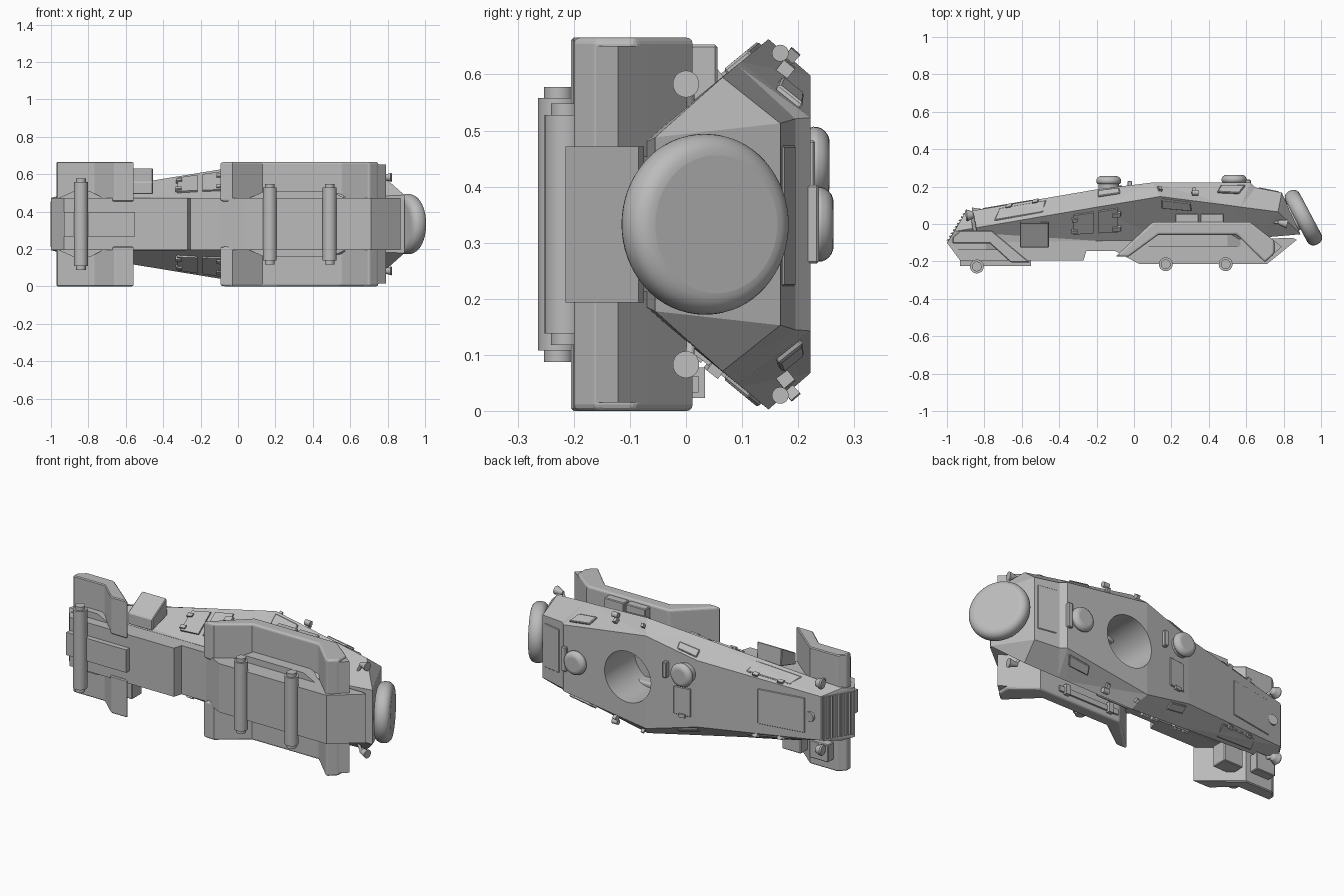
import bpy, bmesh, math
from mathutils import Vector

if "Cube" in bpy.data.objects:
    bpy.data.objects.remove(bpy.data.objects["Cube"], do_unlink=True)

MID = 0.333  # height of the mirror plane; the vehicle lies on its side, roof towards +y

grey = bpy.data.materials.new("armour grey")
grey.use_nodes = True
grey.diffuse_color = (0.5, 0.5, 0.5, 1)
grey.node_tree.nodes["Principled BSDF"].inputs["Base Color"].default_value = (0.5, 0.5, 0.5, 1)


def P(x, y, w):
    return Vector((x, y, MID + w))


def finish(name, bm, bevel=0, segments=1, smooth=False):
    bmesh.ops.recalc_face_normals(bm, faces=bm.faces)
    mesh = bpy.data.meshes.new(name)
    bm.to_mesh(mesh)
    bm.free()
    ob = bpy.data.objects.new(name, mesh)
    bpy.context.collection.objects.link(ob)
    mesh.materials.append(grey)
    if bevel:
        mod = ob.modifiers.new("Bevel", "BEVEL")
        mod.width, mod.segments = bevel, segments
        mod.limit_method, mod.angle_limit = "ANGLE", math.radians(40)
    if smooth:
        bpy.ops.object.select_all(action="DESELECT")
        ob.select_set(True)
        bpy.context.view_layer.objects.active = ob
        bpy.ops.object.shade_smooth_by_angle(angle=math.radians(40))
    return ob


def slab(name, corners, push, **kw):
    """Flat outline extruded along a vector."""
    bm = bmesh.new()
    low = [bm.verts.new(c) for c in corners]
    high = [bm.verts.new(c + push) for c in corners]
    bm.faces.new(low)
    bm.faces.new(high)
    for i in range(len(low)):
        j = (i + 1) % len(low)
        bm.faces.new((low[i], low[j], high[j], high[i]))
    return finish(name, bm, **kw)


def prism(name, outline, w0, w1, **kw):
    return slab(name, [P(x, y, w0) for x, y in outline], Vector((0, 0, w1 - w0)), **kw)


def box(name, x0, x1, y0, y1, w0, w1, **kw):
    return prism(name, [(x0, y0), (x1, y0), (x1, y1), (x0, y1)], w0, w1, **kw)


def rod(name, a, b, r, r2=None, sides=32, **kw):
    bm = bmesh.new()
    bmesh.ops.create_cone(bm, cap_ends=True, segments=sides, radius1=r,
                          radius2=r if r2 is None else r2, depth=(b - a).length)
    turn = (b - a).to_track_quat("Z", "Y").to_matrix().to_4x4()
    turn.translation = (a + b) / 2
    bmesh.ops.transform(bm, matrix=turn, verts=bm.verts)
    return finish(name, bm, smooth=True, **kw)


# Armoured hull: joint, belt and roof edge at six stations, as (x, y, half width)
JOINT = [(-1, -.1, .14), (-.2, -.09, .14), (.14, -.085, .14), (.6, -.08, .145), (.66, -.075, .145),
         (.89, -.055, .155)]
BELT = [(-.96, -.04, .15), (-.2, .09, .275), (.14, .147, .33), (.52, .098, .289), (.57, .091, .284),
        (.77, .065, .262)]
ROOF = [(-.9, .065, .125), (-.2, .185, .19), (.1, .222, .265), (.62, .222, .19), (.65, .195, .188),
        (.79, .168, .18)]

bm = bmesh.new()
rings = []
for j, b, r in zip(JOINT, BELT, ROOF):
    half = [P(*p) for p in (j, b, r)]
    other = [P(x, y, -w) for x, y, w in (r, b, j)]
    rings.append([bm.verts.new(p) for p in half + other])
for a, b in zip(rings, rings[1:]):
    for i in range(6):
        k = (i + 1) % 6
        bm.faces.new((a[i], a[k], b[k], b[i]))
for end in (rings[0], rings[-1]):
    bm.faces.new((end[0], end[2], end[3], end[5]))
    bm.faces.new(end[0:3])
    bm.faces.new(end[3:6])
bmesh.ops.triangulate(bm, faces=[f for f in bm.faces if len(f.verts) == 4])
hull = finish("hull", bm)

# Round turret opening in the roof
cutter = rod("turret_cutter", P(.215, -.05, 0), P(.215, .4, 0), .145, sides=64)
cutter.hide_render = True
mod = hull.modifiers.new("Opening", "BOOLEAN")
mod.operation, mod.object, mod.solver = "DIFFERENCE", cutter, "EXACT"
bpy.context.view_layer.objects.active = hull
bpy.ops.object.modifier_apply(modifier="Opening")
bpy.data.objects.remove(cutter, do_unlink=True)

# Chassis below the hull
prism("chassis", [(-1, -.1), (-.93, -.195), (-.27, -.195), (-.255, -.145), (-.1, -.145), (.03, -.215),
                  (.71, -.215), (.87, -.085), (.85, -.075), (.2, -.085), (-.98, -.09)], -.139, .139)
box("front_axle_beam", -.93, -.55, -.225, -.17, -.065, .065)
# Tapered suspension housings
for name, x0, x1, y0, y1 in (("front_housing", -.96, -.72, -.14, -.07), ("rear_housing", .06, .57, -.12, -.055)):
    slab(name, [P(x, y0, s * w) for s, flip in ((1, 1), (-1, -1)) for x, w in
                ((x0, .139), (x0 + .08, .175), (x1 - .07, .175), (x1, .139))[::flip]],
         Vector((0, y1 - y0, 0)))

# Axle tubes with end caps
for name, x, y, long in (("front_axle", -.84, -.227, .225), ("middle_axle", .17, -.215, .195),
                         ("rear_axle", .49, -.215, .195)):
    rod(name, P(x, y, -long), P(x, y, long), .037)
    rod(name + "_caps", P(x, y, -long - .02), P(x, y, long + .02), .026)

# Wheel-arch fenders on both sides
FRONT = [(-.97, -.105), (-.97, -.07), (-.93, -.035), (-.76, -.035), (-.555, -.205), (-.66, -.205), (-.77, -.105)]
REAR = [(-.1, -.175), (.1, .012), (.62, .012), (.75, -.09), (.75, -.16), (.7, -.205), (.55, -.058),
        (.13, -.058), (-.03, -.175)]
for side, s in (("left", 1), ("right", -1)):
    prism("front_fender_" + side, FRONT, s * .12, s * .333, bevel=.005)
    prism("rear_fender_" + side, REAR, s * .12, s * .333, bevel=.012, segments=3)
    prism("mud_flap_" + side, [(.72, -.066), (.79, -.121), (.72, -.185)], s * .12, s * .318)
    # Lamps
    rod("headlight_" + side, P(-.855, .05, s * .19), P(-.9, .045, s * .19), .016, .035, sides=24, bevel=.008)
    rod("headlight_stalk_" + side, P(-.85, -.04, s * .17), P(-.865, .05, s * .19), .01, sides=12)
    rod("rear_lamp_" + side, P(.77, .01, s * .25), P(.82, 0, s * .25), .01, .024, sides=24)
    rod("rear_lamp_arm_" + side, P(.75, .01, s * .2), P(.78, .005, s * .25), .008, sides=12)
    rod("marker_lamp_" + side, P(.31, .168, s * .305), P(.345, .168, s * .305), .015, sides=16)

# Stowage on the fenders
slab("left_front_locker", [P(-.61, y, w) for y, w in ((-.125, .16), (-.125, .225), (.005, .3), (.012, .2))],
     Vector((.155, 0, 0)), bevel=.004)
for i in range(2):
    box(f"left_fender_locker_{i}", .22 + i * .135, .345 + i * .135, 0, .056, .2, .32, bevel=.004)
box("right_front_locker", -.72, -.6, -.1, -.01, -.28, -.16, bevel=.004)
box("right_nose_locker", -.91, -.79, -.05, .015, -.27, -.17, bevel=.004)
box("right_tool_bar", .12, .5, .005, .022, -.3, -.27)
for x in (.16, .44):
    box("tool_clamp", x, x + .03, .005, .034, -.31, -.255)


def patch(low, high, i, u, v):
    """Point on a side panel: u along station i, v from the low to the high edge."""
    a = P(*low[i]).lerp(P(*low[i + 1]), u)
    b = P(*high[i]).lerp(P(*high[i + 1]), u)
    return a.lerp(b, v)


def side_plate(name, low, high, i, u0, u1, v0, v1, t=.009, **kw):
    """Raised plate on a sloping panel, on both sides."""
    pts = [patch(low, high, i, u, v) for u, v in ((u0, v0), (u1, v0), (u1, v1), (u0, v1))]
    n = (pts[2] - pts[0]).cross(pts[3] - pts[1]).normalized()
    n = n if n.z > 0 else -n
    for side, s in (("left", 1), ("right", -1)):
        flip = lambda p: Vector((p.x, p.y, MID + s * (p.z - MID)))
        slab(f"{name}_{side}", [flip(p - n * t) for p in pts], Vector((n.x, n.y, n.z * s)) * t * 2, **kw)


# Side doors, flaps, vision ports and hinges
side_plate("engine_flap", BELT, ROOF, 0, .27, .62, .2, .85, bevel=.004)
side_plate("front_door", JOINT, BELT, 0, .84, .98, .25, .88)
side_plate("rear_door", JOINT, BELT, 1, .03, .34, .25, .88)
side_plate("side_port", JOINT, BELT, 2, .02, .42, .74, .95, bevel=.004)
side_plate("vision_port", BELT, ROOF, 1, .03, .4, .55, .9, bevel=.004)
side_plate("rear_port", BELT, ROOF, 2, .72, .98, .5, .85, t=.011, bevel=.004)
for i in range(2):
    v = .3 + i * .38
    side_plate(f"front_hinge_{i}", JOINT, BELT, 0, .83, .87, v, v + .1, t=.018)
    side_plate(f"rear_hinge_{i}", JOINT, BELT, 1, .25, .38, v, v + .1, t=.018)
    side_plate(f"flap_latch_{i}", BELT, ROOF, 0, .32 + i * .2, .36 + i * .2, .78, .95, t=.018)
    side_plate(f"lifting_lug_{i}", BELT, ROOF, 2, .02 + i * .4, .06 + i * .4, .4, .6, t=.018)


def roof_plate(name, i, u0, u1, w0, w1, t=.006, **kw):
    """Plate lying on the roof between stations i and i + 1."""
    a, b = [P(r[0], r[1], 0) for r in ROOF[i:i + 2]]
    p, q = a.lerp(b, u0), a.lerp(b, u1)
    n = Vector((a.y - b.y, b.x - a.x, 0)).normalized()
    ws = (Vector((0, 0, w0)), Vector((0, 0, w1)))
    slab(name, [c - n * t for c in (p + ws[0], q + ws[0], q + ws[1], p + ws[1])], n * t * 2, **kw)


# Roof hatches
roof_plate("bonnet_hatch", 0, .13, .51, -.1, .1, t=.004, bevel=.003)
roof_plate("rear_deck_hatch", 4, .12, .88, -.11, .14, t=.004, bevel=.003)
roof_plate("crew_hatch", 1, .12, .45, -.14, .02, bevel=.003)
roof_plate("crew_hatch_hinge", 1, .22, .34, -.15, -.13, t=.014)
rod("filler_cap", P(-.84, .07, 0), P(-.838, .084, 0), .028, sides=24)

# Domed vents with collars and periscope blocks
for name, x, y, w in (("front_dome", -.135, .21, .107), ("rear_dome", .535, .217, 0)):
    rod(name + "_collar", P(x, y - .035, w), P(x, y + .008, w), .056)
    rod(name, P(x, y + .002, w), P(x, y + .046, w), .071, .062, bevel=.022, segments=5)
box("rear_periscope", .595, .625, .195, .237, -.07, .07, bevel=.004)
box("front_periscope", -.035, -.01, .185, .23, .06, .15, bevel=.004)

# Radiator grille bars across the nose
for i in range(9):
    f = i / 8
    x, y = -.99 + f * .085, -.085 + f * .138
    prism("grille_bar", [(x - .012, y - .002), (x - .006, y + .006), (x + .02, y), (x + .014, y - .008)], -.122, .122)

# Spare wheel leaning on the rear plate
axis = Vector((math.cos(math.radians(28)), math.sin(math.radians(28)), 0))
hub = P(.906, .034, 0)
rod("spare_wheel", hub - axis * .043, hub + axis * .043, .161, sides=64, bevel=.038, segments=6)
rod("spare_wheel_mount", hub - axis * .1, hub, .05)
